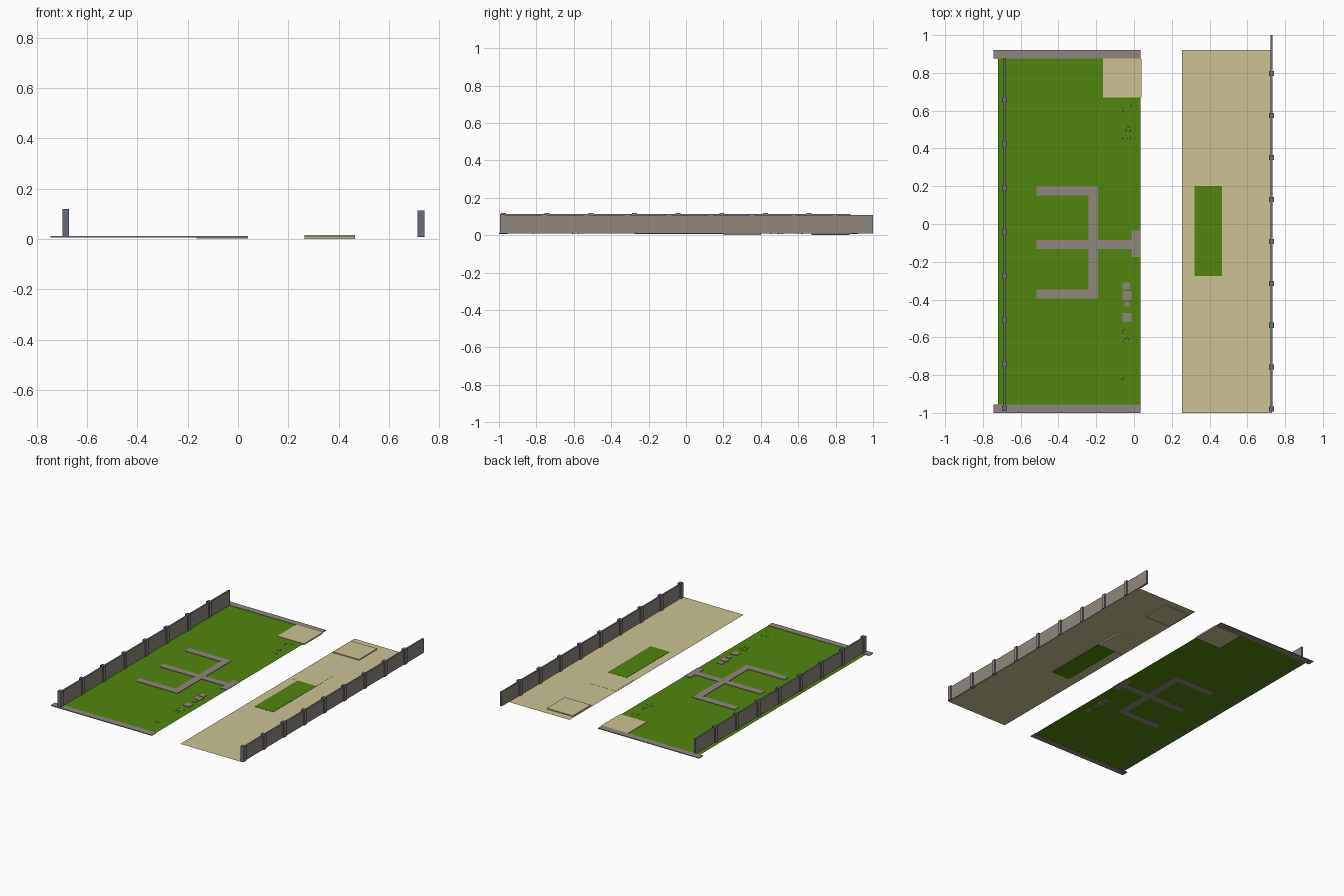
import bpy, bmesh, random
from mathutils import Matrix, Vector

if "Cube" in bpy.data.objects:
    bpy.data.objects.remove(bpy.data.objects["Cube"])

random.seed(4)


def material(name, rgb):
    m = bpy.data.materials.new(name)
    m.diffuse_color = (*rgb, 1)
    m.use_nodes = True
    m.node_tree.nodes["Principled BSDF"].inputs["Base Color"].default_value = m.diffuse_color
    return m


GRASS = material("grass green", (0.086, 0.235, 0.005))
SAND = material("pale sand", (0.60, 0.54, 0.30))
STONE = material("warm stone", (0.275, 0.245, 0.21))
SLATE = material("slate grey", (0.13, 0.155, 0.19))


def finish(name, bm, mats):
    me = bpy.data.meshes.new(name)
    bm.to_mesh(me)
    bm.free()
    for m in mats:
        me.materials.append(m)
    ob = bpy.data.objects.new(name, me)
    bpy.context.collection.objects.link(ob)
    return ob


def add_box(bm, x0, x1, y0, y1, z0, z1):
    c = Vector(((x0 + x1) / 2, (y0 + y1) / 2, (z0 + z1) / 2))
    s = Matrix.Diagonal((x1 - x0, y1 - y0, z1 - z0, 1))
    bmesh.ops.create_cube(bm, size=1, matrix=Matrix.Translation(c) @ s)


def boxes(name, mat, *dims):
    bm = bmesh.new()
    for d in dims:
        add_box(bm, *d)
    return finish(name, bm, [mat])


def sheet(name, mat, x0, x1, y0, y1, z):
    bm = bmesh.new()
    bm.faces.new([bm.verts.new(p) for p in
                  ((x0, y0, z), (x1, y0, z), (x1, y1, z), (x0, y1, z))])
    return finish(name, bm, [mat])


def fence(name, x, y0, y1, first, step, count, z_panel, z_post):
    bm = bmesh.new()
    add_box(bm, x - 0.006, x + 0.006, y0, y1, 0.009, z_panel)
    for i in range(count):
        y = first + i * step
        add_box(bm, x - 0.0135, x + 0.0135, y - 0.0135, y + 0.0135, 0.009, z_post)
    # Broad sides are stone, ends and tops slate
    for f in bm.faces:
        f.normal_update()
        f.material_index = 0 if abs(f.normal.x) > 0.5 else 1
    return finish(name, bm, [STONE, SLATE])


# Ground sheets
sheet("lawn", GRASS, -0.72, 0.035, -0.99, 0.91, 0.009)
sheet("sand_ground", SAND, 0.255, 0.73, -1.0, 0.92, 0.009)

# Grass bed set into the sand, visible from both sides
boxes("grass_bed", GRASS, (0.32, 0.465, -0.275, 0.2, 0.0075, 0.0105))

# Square sand pads
boxes("lawn_sand_pad", SAND, (-0.165, 0.04, 0.67, 0.875, 0.002, 0.0115))
boxes("raised_sand_pad", SAND, (0.265, 0.465, 0.67, 0.87, 0.004, 0.016))
boxes("sunken_sand_pad", SAND, (0.265, 0.465, 0.2, 0.4, 0.0, 0.0098))

# Edging strips at both ends of the lawn
boxes("edging_strips", STONE,
      (-0.745, 0.035, 0.875, 0.92, 0.006, 0.0115),
      (-0.745, 0.035, -1.0, -0.955, 0.006, 0.0115))

# Forked stone path with its threshold slab
Z = (0.008, 0.0125)
boxes("forked_path", STONE,
      (-0.24, -0.19, -0.395, 0.2, *Z),
      (-0.515, -0.24, 0.152, 0.2, *Z),
      (-0.515, -0.24, -0.132, -0.085, *Z),
      (-0.19, -0.01, -0.132, -0.085, *Z),
      (-0.515, -0.24, -0.395, -0.348, *Z),
      (-0.012, 0.035, -0.175, -0.035, *Z))

# Stepping slabs
boxes("stepping_slabs", STONE,
      (-0.06, -0.022, -0.348, -0.31, *Z),
      (-0.06, -0.012, -0.402, -0.355, *Z),
      (-0.05, -0.024, -0.438, -0.412, *Z),
      (-0.06, -0.012, -0.52, -0.472, *Z))

# Scattered pebbles in small clusters
bm = bmesh.new()
for y in (0.61, 0.51, 0.45, -0.565, -0.62, -0.805):
    for i in range(6):
        p = Vector((-0.04 + random.uniform(-0.025, 0.025),
                    y + random.uniform(-0.018, 0.018), 0.010))
        r = random.uniform(0.003, 0.006)
        bmesh.ops.create_icosphere(
            bm, subdivisions=1, radius=r,
            matrix=Matrix.Translation(p) @ Matrix.Diagonal((1, 1, 0.6, 1)))
finish("pebbles", bm, [STONE])

# Long fences with square posts
fence("left_fence", -0.685, -0.98, 0.88, -0.976, 0.2335, 8, 0.113, 0.120)
fence("right_fence", 0.728, -0.985, 1.0, -0.98, 0.222, 9, 0.108, 0.114)
